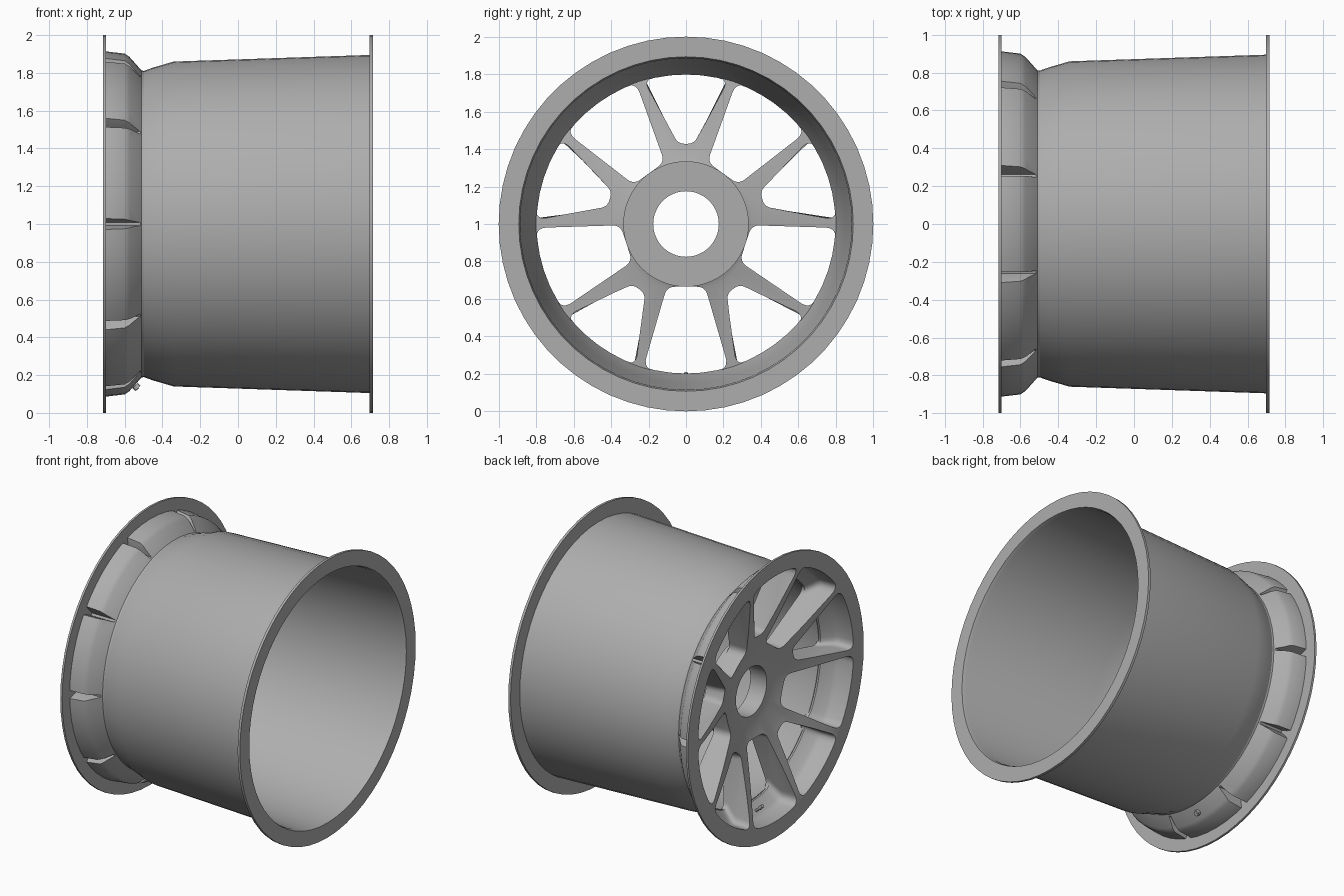
import bpy, bmesh
from math import sin, cos, pi, radians
from mathutils import Vector, Matrix

if "Cube" in bpy.data.objects:
    bpy.data.objects.remove(bpy.data.objects["Cube"])

CENTRE_Z = 1.0
grey = bpy.data.materials.new("dark_grey")
grey.diffuse_color = (.42, .42, .42, 1)
grey.use_nodes = True
grey.node_tree.nodes["Principled BSDF"].inputs["Base Color"].default_value = grey.diffuse_color


def finish(bm, name, angle=30):
    bmesh.ops.recalc_face_normals(bm, faces=bm.faces[:])
    me = bpy.data.meshes.new(name)
    bm.to_mesh(me)
    bm.free()
    me.materials.append(grey)
    ob = bpy.data.objects.new(name, me)
    bpy.context.collection.objects.link(ob)
    smooth(ob, angle)
    return ob


def smooth(ob, angle=30):
    bpy.ops.object.select_all(action='DESELECT')
    ob.select_set(True)
    bpy.context.view_layer.objects.active = ob
    bpy.ops.object.shade_smooth_by_angle(angle=radians(angle))


def loft(bm, loops, closed=False):
    """Skin rings of points; cap the ends or join last ring to first."""
    rings = [[bm.verts.new(p) for p in loop] for loop in loops]
    n = len(rings[0])
    pairs = list(zip(rings, rings[1:]))
    if closed:
        pairs.append((rings[-1], rings[0]))
    else:
        bm.faces.new(rings[0])
        bm.faces.new(rings[-1])
    for a, b in pairs:
        for i in range(n):
            j = (i + 1) % n
            bm.faces.new((a[i], a[j], b[j], b[i]))


def lathe(name, profile, segs):
    """Spin a closed (x, radius) profile round the wheel axis."""
    bm = bmesh.new()
    loft(bm, [[(x, r * sin(2 * pi * k / segs), CENTRE_Z + r * cos(2 * pi * k / segs))
               for k in range(segs)] for x, r in profile], closed=True)
    return finish(bm, name)


def polar(x, u, v, ang):
    """Point (u across, v outward) turned clockwise by ang from straight up."""
    return (x, u * cos(ang) + v * sin(ang), CENTRE_Z - u * sin(ang) + v * cos(ang))


def window_outline(wb, rb, half, R, d_bottom, d_top):
    """Rounded wedge: flat inner end, sides, arc along the rim."""
    corner = Vector((R * sin(half), R * cos(half)))
    bl, br = Vector((-wb, rb)), Vector((wb, rb))
    tr, tl = corner, Vector((-corner.x, corner.y))
    inset = d_top / R

    def arc(a):
        return Vector((R * sin(a), R * cos(a)))

    def bend(a, p, b, n=6):
        return [a * (1 - t) ** 2 + p * 2 * t * (1 - t) + b * t * t
                for t in [i / n for i in range(n + 1)]]

    side = (tr - br).normalized()
    mside = Vector((-side.x, side.y))
    ux = Vector((1, 0))
    pts = bend(bl + mside * d_bottom, bl, bl + ux * d_bottom)
    pts += bend(br - ux * d_bottom, br, br + side * d_bottom)
    pts += bend(tr - side * d_top, tr, arc(half - inset))
    lim = half - inset
    pts += [arc(lim * (1 - 2 * i / 8)) for i in range(1, 8)]
    pts += bend(arc(-lim), tl, tl - mside * d_top)
    return pts


# Barrel with the rear flange
lathe("barrel", [(-.50, .81), (-.45, .828), (-.34, .86), (.697, .895), (.697, 1.0),
                 (.715, 1.0), (.715, .893), (.69, .885), (-.34, .85), (-.50, .798)], 60)

# Front body: flange, rim step, dished spoke disc and hub in one lathe
face = lathe("spoked_face", [(-.52, .175), (-.525, .25), (-.625, .56), (-.695, .80), (-.715, .88),
                             (-.715, 1.0), (-.70, 1.0), (-.70, .914), (-.60, .902),
                             (-.575, .885), (-.51, .812), (-.49, .81), (-.43, .36),
                             (-.42, .335), (-.39, .335), (-.39, .175)], 60)

# Cutters: ten windows (alternating narrow and wide) and ten grooves between pockets
bm = bmesh.new()
levels = [(-.76, 0, .885), (-.60, .4, .88), (-.575, .45, .866), (-.512, .7, .803), (-.30, 1, .803)]


def mix(a, b, t):
    return a + (b - a) * t


for k in range(10):
    ang = k * pi / 5
    loops = []
    for x, t, R in levels:
        if k % 2 == 0:
            o = window_outline(mix(.06, .037, t), mix(.40, .435, t),
                               radians(mix(16.8, 16.3, t)), R, .034, .06)
        else:
            o = window_outline(mix(.11, .10, t), mix(.31, .34, t),
                               radians(mix(16.8, 16.4, t)), R, .045, .06)
        loops.append([polar(x, p.x, p.y, ang) for p in o])
    loft(bm, loops)
    ga = ang + pi / 10
    groove = [(-.008, .82), (.008, .82), (.016, .87), (.034, .93), (-.034, .93), (-.016, .87)]
    loft(bm, [[polar(x, u, v, ga) for u, v in groove] for x in (-.70, -.48)])
cutter = finish(bm, "window_cutter")
cutter.hide_render = True

mod = face.modifiers.new("windows", 'BOOLEAN')
mod.operation = 'DIFFERENCE'
mod.solver = 'EXACT'
mod.object = cutter
bpy.context.view_layer.objects.active = face
bpy.ops.object.modifier_apply(modifier=mod.name)
bpy.data.objects.remove(cutter, do_unlink=True)
smooth(face, 32)


# Valve stem through the sloping wall of the lowest pocket
def rod(name, a, b, r):
    a, b = Vector(a), Vector(b)
    d = b - a
    m = Matrix.Translation((a + b) / 2) @ d.to_track_quat('Z', 'Y').to_matrix().to_4x4()
    bm = bmesh.new()
    bmesh.ops.create_cone(bm, cap_ends=True, segments=12, radius1=r, radius2=r,
                          depth=d.length, matrix=m)
    finish(bm, name)


rod("valve_stem", (-.53, 0, .125), (-.60, 0, .19), .009)
rod("valve_cap", (-.585, 0, .176), (-.61, 0, .20), .013)
rod("valve_nut", (-.53, 0, .13), (-.545, 0, .145), .02)
